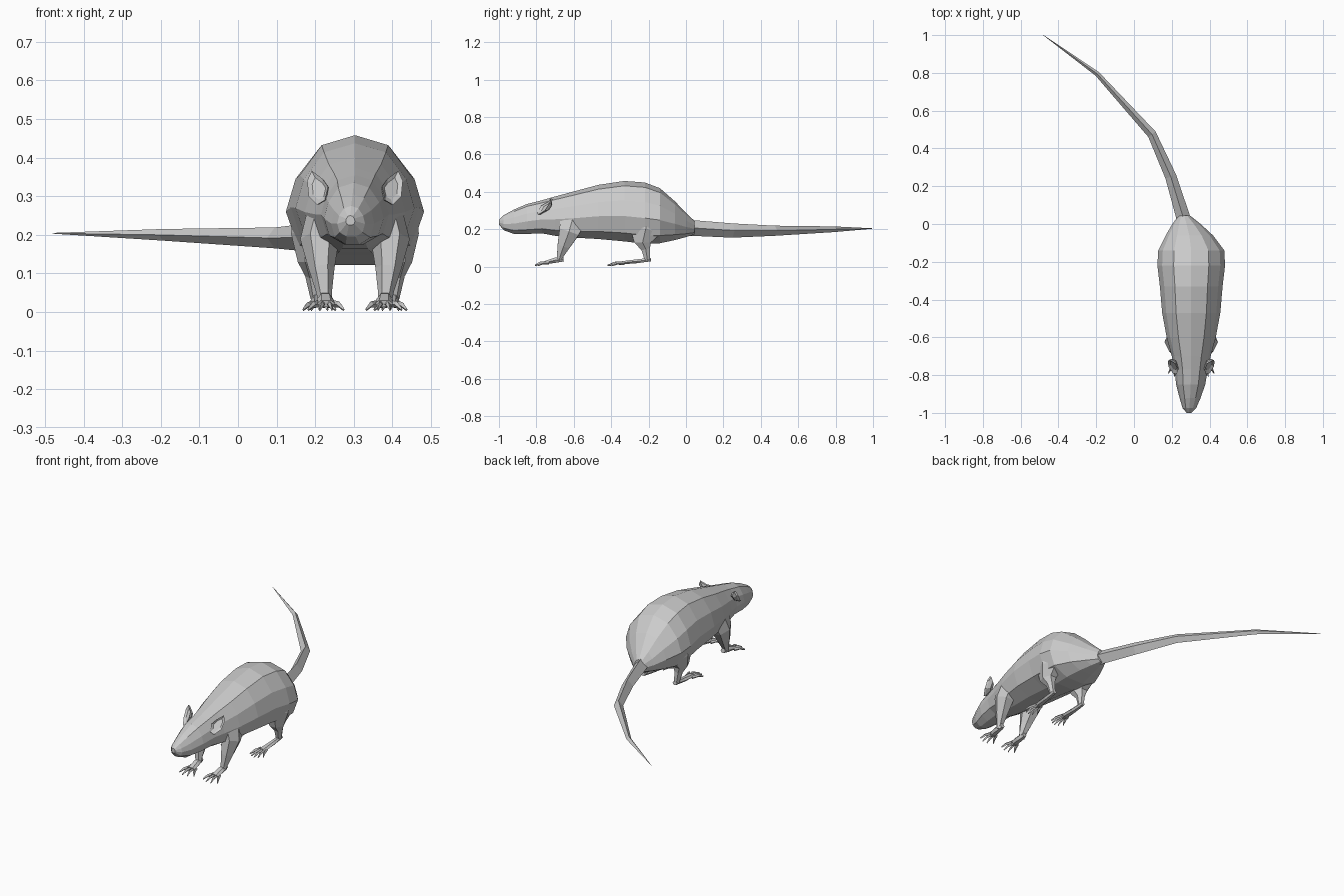
import bpy, bmesh, math
from mathutils import Vector

CX = 0.303  # body axis


def loft(name, rings):
    """Skin a list of equal-length point rings, closing both ends."""
    bm = bmesh.new()
    vr = [[bm.verts.new(p) for p in r] for r in rings]
    n = len(vr[0])
    for a, b in zip(vr, vr[1:]):
        for i in range(n):
            j = (i + 1) % n
            bm.faces.new((a[i], a[j], b[j], b[i]))
    bm.faces.new(vr[0])
    bm.faces.new(vr[-1])
    bmesh.ops.recalc_face_normals(bm, faces=bm.faces)
    me = bpy.data.meshes.new(name)
    bm.to_mesh(me)
    bm.free()
    ob = bpy.data.objects.new(name, me)
    bpy.context.collection.objects.link(ob)
    return ob


def tube(name, pts, n, ref, turn=0.0):
    """Tube through (x, y, z, half_width, half_height) stations."""
    ps = [Vector(p[:3]) for p in pts]
    rings = []
    for i, p in enumerate(pts):
        t = (ps[min(i + 1, len(ps) - 1)] - ps[max(i - 1, 0)]).normalized()
        side = t.cross(Vector(ref)).normalized()
        up = side.cross(t)
        rings.append([ps[i] + side * p[3] * math.cos(turn + math.tau * k / n)
                      + up * p[4] * math.sin(turn + math.tau * k / n) for k in range(n)])
    return loft(name, rings)


# Body and head: y, half width, top z, bottom z, sideways shift
stations = [(-1.0, .012, .25, .225, -.012), (-.975, .036, .275, .195, -.010),
            (-.92, .056, .305, .175, -.006), (-.85, .077, .335, .175, -.003),
            (-.77, .088, .355, .178, 0), (-.70, .103, .375, .165, 0),
            (-.60, .130, .402, .155, 0), (-.47, .154, .437, .148, 0),
            (-.33, .166, .458, .135, 0), (-.22, .179, .450, .122, 0),
            (-.14, .175, .420, .125, 0), (-.06, .125, .350, .142, -.010),
            (.0, .075, .288, .158, -.025), (.045, .030, .245, .172, -.037)]
half = [(.52, .92), (.86, .68), (1, .42), (.82, .14), (.32, 0)]
section = [(0, 1)] + half + [(-u, t) for u, t in reversed(half)]
loft("body", [[(CX + dx + u * w, y, bot + t * (top - bot)) for u, t in section]
              for y, w, top, bot, dx in stations])

# Tail
tube("tail", [(.275, -.03, .208, .045, .047), (.262, .03, .207, .037, .042),
              (.195, .25, .193, .030, .038), (.095, .475, .192, .024, .027),
              (-.195, .795, .200, .013, .015), (-.48, 1.0, .204, .001, .001)],
     4, (0, 0, 1))


def toes(name, x, y, z, length, count, spread, s):
    for k in range(count):
        f = k / (count - 1) * 2 - 1
        L = length * (1 - .3 * f * f)
        bx, tx = x + f * spread * .45, x + f * spread
        tube(f"{name}_{k + 1}_{'right' if s > 0 else 'left'}",
             [(bx, y + .012, z, .007, .009),
              ((bx + tx) / 2, y - L * .5, z * .85 + .002, .007, .008),
              (tx, y - L, .006, .002, .004)], 4, (0, 0, 1))


for s in (1, -1):
    tag = "right" if s > 0 else "left"

    def X(v):
        return CX + s * v

    # Front leg and foot
    tube("front_leg_" + tag, [(X(.075), -.60, .27, .045, .085), (X(.092), -.625, .185, .050, .062),
                              (X(.086), -.655, .11, .033, .038), (X(.080), -.674, .055, .021, .019),
                              (X(.078), -.678, .030, .018, .016)], 6, (0, 1, 0))
    tube("front_foot_" + tag, [(X(.078), -.655, .040, .014, .014), (X(.077), -.70, .034, .021, .016),
                               (X(.075), -.752, .022, .024, .010)], 6, (0, 0, 1))
    toes("front_toe", X(.075), -.745, .021, .065, 4, .046, s)

    # Hind leg and foot
    tube("hind_leg_" + tag, [(X(.09), -.20, .28, .070, .120), (X(.108), -.215, .195, .058, .100),
                             (X(.110), -.232, .130, .038, .052), (X(.106), -.215, .095, .023, .027),
                             (X(.100), -.206, .035, .015, .017)], 6, (0, 1, 0))
    tube("hind_foot_" + tag, [(X(.100), -.188, .038, .013, .011), (X(.098), -.26, .029, .017, .012),
                              (X(.092), -.35, .020, .024, .009)], 6, (0, 0, 1))
    toes("hind_toe", X(.092), -.342, .019, .078, 5, .042, s)

    # Ear: cupped leaf, swept outwards and back
    outline = [(.078, -.795, .290), (.098, -.790, .278), (.120, -.755, .300),
               (.124, -.728, .340), (.112, -.722, .366), (.084, -.740, .345),
               (.070, -.775, .325)]
    back = [Vector((X(x), y, z)) for x, y, z in outline]
    mid = sum(back, Vector()) / len(back)
    shift = Vector((-s * .008, .018, -.004))
    loft("ear_" + tag, [[mid + (p - mid) * .45 + shift * 1.4 for p in back],
                        [mid + (p - mid) * .95 + shift * .5 for p in back],
                        back,
                        [mid + (p - mid) * .65 + shift * .5 for p in back]])
